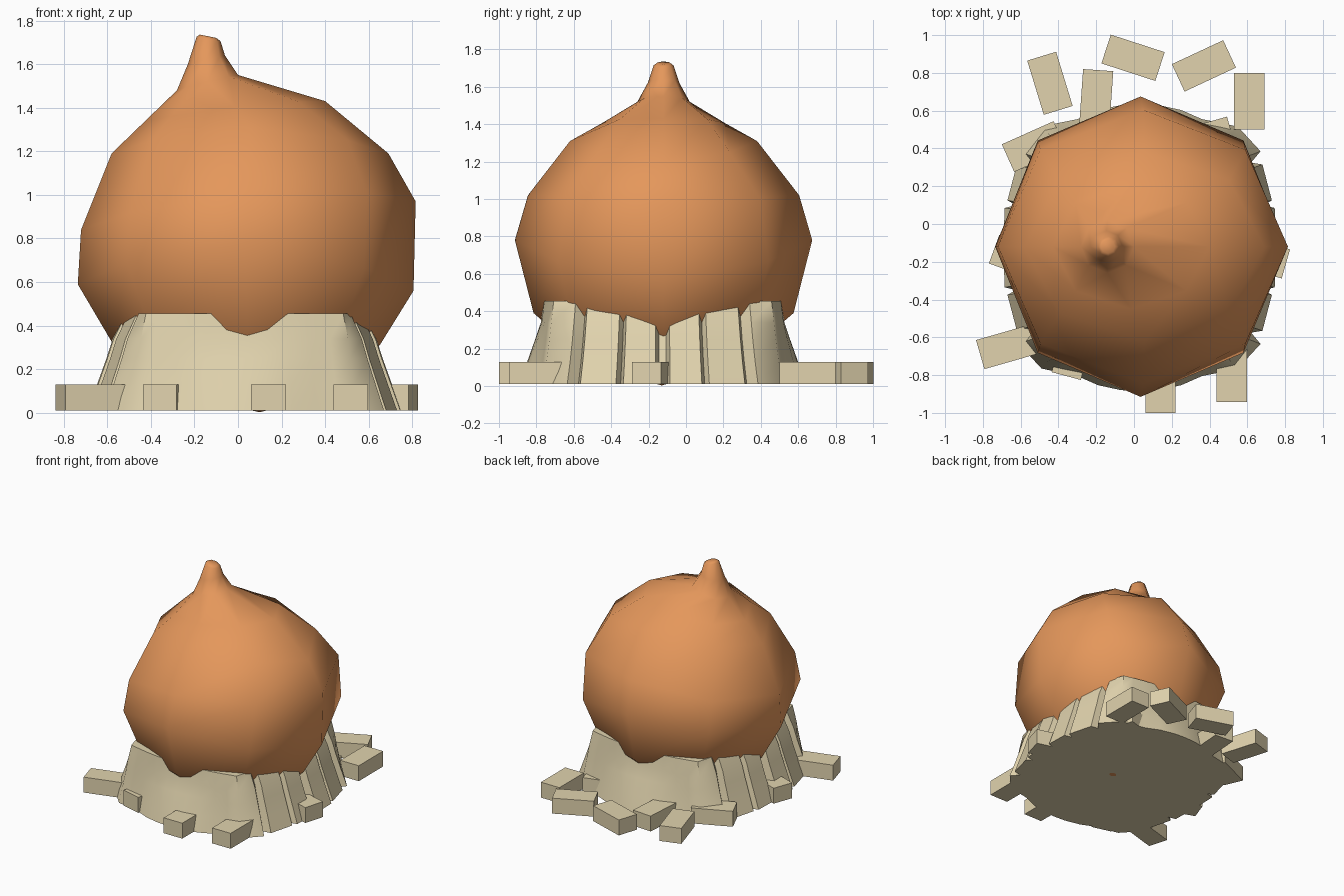
import bpy, bmesh, math

if "Cube" in bpy.data.objects:
    bpy.data.objects.remove(bpy.data.objects["Cube"])


def material(name, rgb):
    m = bpy.data.materials.new(name)
    m.diffuse_color = (*rgb, 1)
    m.use_nodes = True
    m.node_tree.nodes["Principled BSDF"].inputs["Base Color"].default_value = m.diffuse_color
    return m


CLAY = material("orange clay", (0.78, 0.31, 0.105))
STONE = material("pale stone", (0.75, 0.65, 0.42))


def finish(name, bm, mat, smooth_angle=None):
    bmesh.ops.recalc_face_normals(bm, faces=bm.faces)
    me = bpy.data.meshes.new(name)
    bm.to_mesh(me)
    bm.free()
    me.materials.append(mat)
    ob = bpy.data.objects.new(name, me)
    bpy.context.collection.objects.link(ob)
    if smooth_angle:
        bpy.ops.object.select_all(action='DESELECT')
        ob.select_set(True)
        bpy.context.view_layer.objects.active = ob
        bpy.ops.object.shade_smooth_by_angle(angle=math.radians(smooth_angle))
    return ob


def loft(rings, bottom=None):
    """Skin a stack of closed rings; cap the ends, optionally with a pole below."""
    bm = bmesh.new()
    vs = [[bm.verts.new(p) for p in r] for r in rings]
    n = len(vs[0])
    for a, b in zip(vs, vs[1:]):
        for i in range(n):
            j = (i + 1) % n
            bm.faces.new((a[i], a[j], b[j], b[i]))
    bm.faces.new(vs[-1])
    if bottom:
        pole = bm.verts.new(bottom)
        for i in range(n):
            bm.faces.new((pole, vs[0][(i + 1) % n], vs[0][i]))
    else:
        bm.faces.new(vs[0][::-1])
    return bm


# Eight-sided lopsided bulb: left x, left z, right x, right z, half depth, z at front/back
profile = [
    (-0.30, 0.09, 0.42, 0.09, 0.38, 0.12),
    (-0.57, 0.31, 0.65, 0.31, 0.695, 0.39),
    (-0.735, 0.59, 0.805, 0.56, 0.795, 0.78),
    (-0.72, 0.84, 0.815, 0.97, 0.725, 1.02),
    (-0.58, 1.19, 0.69, 1.19, 0.50, 1.31),
    (-0.43, 1.335, 0.40, 1.43, 0.33, 1.405),
    (-0.28, 1.48, 0.00, 1.55, 0.14, 1.52),
    (-0.23, 1.60, -0.06, 1.64, 0.085, 1.62),
    (-0.19, 1.725, -0.08, 1.705, 0.053, 1.715),
    (-0.175, 1.735, -0.10, 1.72, 0.035, 1.728),
]
rings = []
for lx, lz, rx, rz, hy, fz in profile:
    ring = []
    for k in range(8):
        c, s = math.cos(k * math.pi / 4), math.sin(k * math.pi / 4)
        mid = (lz + rz) / 2
        ring.append(((lx + rx) / 2 + (rx - lx) / 2 * c, -0.12 + hy * s,
                     mid + (rz - lz) / 2 * c + (fz - mid) * s * s))
    rings.append(ring)
finish("bulb", loft(rings, (0.1, -0.13, 0.003)), CLAY, 80)

# Flared base: pleated sides, bulging front and back (one quarter outline, mirrored)
quarter = [(0.66, 0.02), (0.72, 0.04), (0.715, 0.21), (0.655, 0.225),
           (0.70, 0.25), (0.65, 0.44), (0.59, 0.45),
           (0.64, 0.51), (0.52, 0.64), (0.43, 0.66), (0.33, 0.68),
           (0.22, 0.695), (0.10, 0.70)]
half = quarter + [(0, 0.70)] + [(-x, y) for x, y in reversed(quarter)]
outline = half + [(x, -y) for x, y in reversed(half)]
rings = []
for z, sx, sy, bulge in ((0.01, 1, 1, 0.06), (0.13, 0.94, 0.97, 0.045),
                         (0.25, 0.88, 0.945, 0.02), (0.34, 0.84, 0.93, 0.0),
                         (0.455, 0.76, 0.91, 0.0)):
    ring = []
    for x, y in outline:
        b = bulge * max(0, 1 - (x / 0.33) ** 2) if abs(y) > 0.6 else 0
        # front and back corners keep more of their width than the sides
        k = sx + (0.87 - 0.76) * (1 - sx) / 0.24 if abs(y) > 0.6 else sx
        ring.append((0.03 + x * k, -0.125 + y * sy + math.copysign(b, y), z))
    rings.append(ring)
finish("flared_base", loft(rings), STONE, 50)

# Loose bricks scattered around the base: x, y, turn in degrees
bricks = [(-0.445, 0.745, 107), (-0.20, 0.665, 86), (-0.005, 0.88, -18),
          (0.37, 0.837, 25), (0.61, 0.65, 90), (-0.53, 0.41, 24),
          (0.37, 0.45, 16), (-0.67, -0.65, 16), (0.14, -0.85, 90),
          (0.517, -0.793, 90), (-0.32, -0.66, 75), (0.66, -0.17, -16),
          (-0.60, -0.185, -20)]
for i, (x, y, turn) in enumerate(bricks):
    bm = bmesh.new()
    bmesh.ops.create_cube(bm, size=1)
    bmesh.ops.scale(bm, vec=(0.30, 0.16, 0.12), verts=bm.verts)
    ob = finish(f"brick_{i + 1}", bm, STONE)
    ob.location = (x, y, 0.07)
    ob.rotation_euler.z = math.radians(turn)
